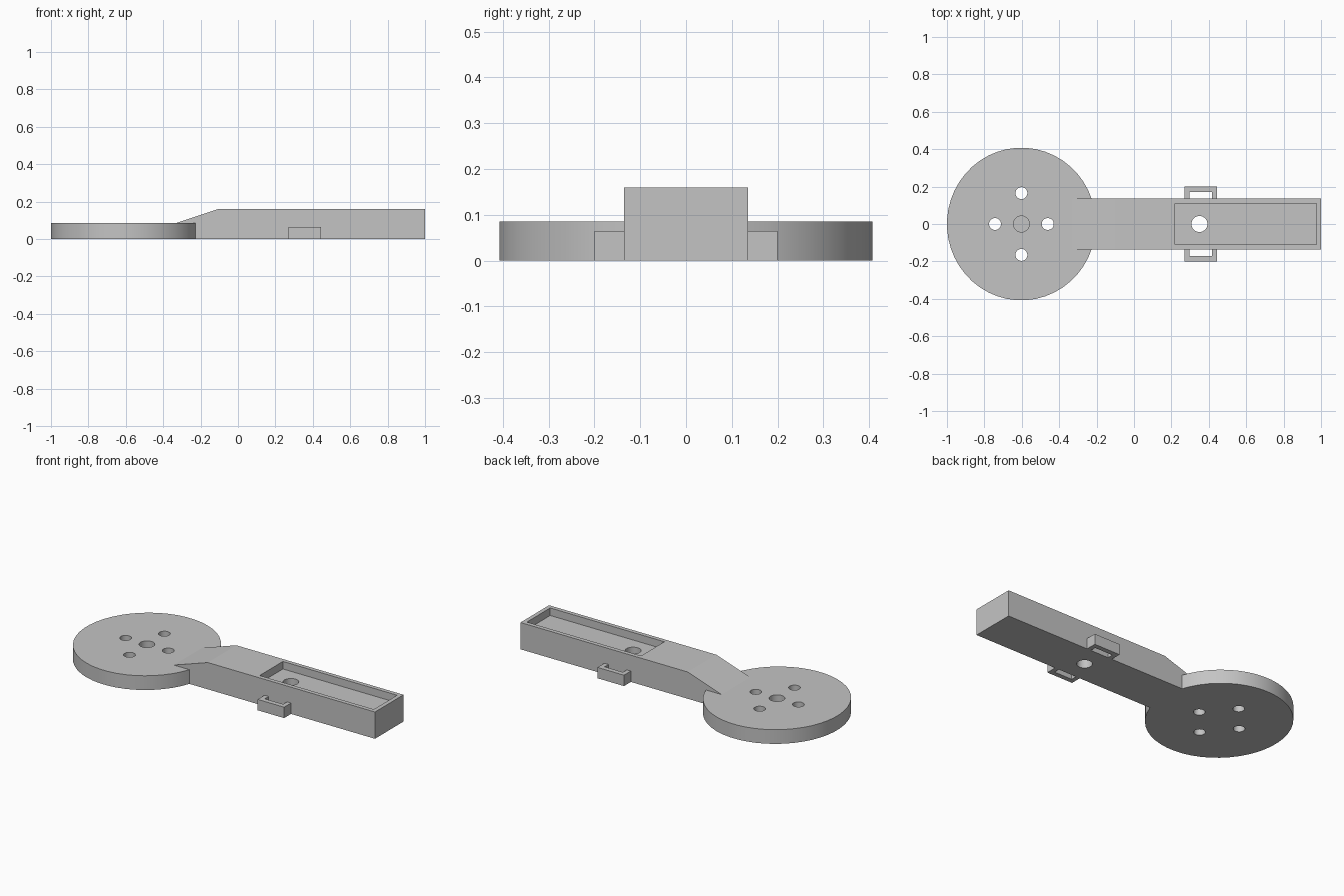
import bpy
import bmesh
import math

cube = bpy.data.objects.get("Cube")
if cube:
    bpy.data.objects.remove(cube, do_unlink=True)

grey = bpy.data.materials.new("plain grey")
grey.use_nodes = True
grey.diffuse_color = (0.55, 0.55, 0.55, 1)
grey.node_tree.nodes["Principled BSDF"].inputs["Base Color"].default_value = (0.55, 0.55, 0.55, 1)


def prism(name, outline, to_point, offset):
    """Extrude a flat outline along an offset vector."""
    bm = bmesh.new()
    face = bm.faces.new([bm.verts.new(to_point(p)) for p in outline])
    extruded = bmesh.ops.extrude_face_region(bm, geom=[face])["geom"]
    moved = [v for v in extruded if isinstance(v, bmesh.types.BMVert)]
    bmesh.ops.translate(bm, verts=moved, vec=offset)
    bmesh.ops.recalc_face_normals(bm, faces=bm.faces)
    mesh = bpy.data.meshes.new(name)
    bm.to_mesh(mesh)
    bm.free()
    mesh.materials.append(grey)
    obj = bpy.data.objects.new(name, mesh)
    bpy.context.collection.objects.link(obj)
    return obj


def upright(name, outline, z0, z1):
    return prism(name, outline, lambda p: (p[0], p[1], z0), (0, 0, z1 - z0))


def cylinder(name, x, y, rx, ry, z0, z1, sides):
    turns = [2 * math.pi * (i + 0.5) / sides for i in range(sides)]
    return upright(name, [(x + rx * math.cos(a), y + ry * math.sin(a)) for a in turns], z0, z1)


def box(name, x0, x1, y0, y1, z0, z1):
    return upright(name, [(x0, y0), (x1, y0), (x1, y1), (x0, y1)], z0, z1)


def combine(target, other, operation):
    """Apply a boolean and discard the helper."""
    other.hide_render = True
    mod = target.modifiers.new("cut", 'BOOLEAN')
    mod.operation = operation
    mod.solver = 'EXACT'
    mod.object = other
    bpy.context.view_layer.objects.active = target
    bpy.ops.object.modifier_apply(modifier=mod.name)
    bpy.data.objects.remove(other, do_unlink=True)


# Round base with a sloping arm
cx = -0.602
body = cylinder("disc_and_arm", cx, 0, 0.398, 0.408, 0, 0.085, 48)
profile = [(-0.36, 0), (1, 0), (1, 0.16), (-0.105, 0.16), (-0.33, 0.085), (-0.36, 0.075)]
arm = prism("arm", profile, lambda p: (p[0], -0.135, p[1]), (0, 0.27, 0))
combine(body, arm, 'UNION')

# Four through holes around a blind centre hole
for dx, dy in [(0.141, 0), (-0.141, 0), (0, 0.165), (0, -0.165)]:
    combine(body, cylinder("screw_hole", cx + dx, dy, 0.032, 0.032, -0.1, 0.3, 24), 'DIFFERENCE')
combine(body, cylinder("centre_hole", cx, 0, 0.043, 0.043, 0.04, 0.3, 24), 'DIFFERENCE')

# Shallow tray in the arm with its own through hole
combine(body, box("tray", 0.22, 0.975, -0.11, 0.11, 0.115, 0.3), 'DIFFERENCE')
combine(body, cylinder("arm_hole", 0.35, 0, 0.043, 0.043, -0.1, 0.3, 24), 'DIFFERENCE')

# Side loops
for name, s in [("left_loop", 1), ("right_loop", -1)]:
    outline = [(0.27, 0.135), (0.27, 0.2), (0.445, 0.2), (0.445, 0.135),
               (0.418, 0.135), (0.418, 0.171), (0.297, 0.171), (0.297, 0.135)]
    upright(name, [(x, s * y) for x, y in outline], 0, 0.065)

# Smooth rims, sharp edges
bpy.ops.object.select_all(action='DESELECT')
body.select_set(True)
bpy.context.view_layer.objects.active = body
bpy.ops.object.shade_smooth_by_angle(angle=math.radians(16))
